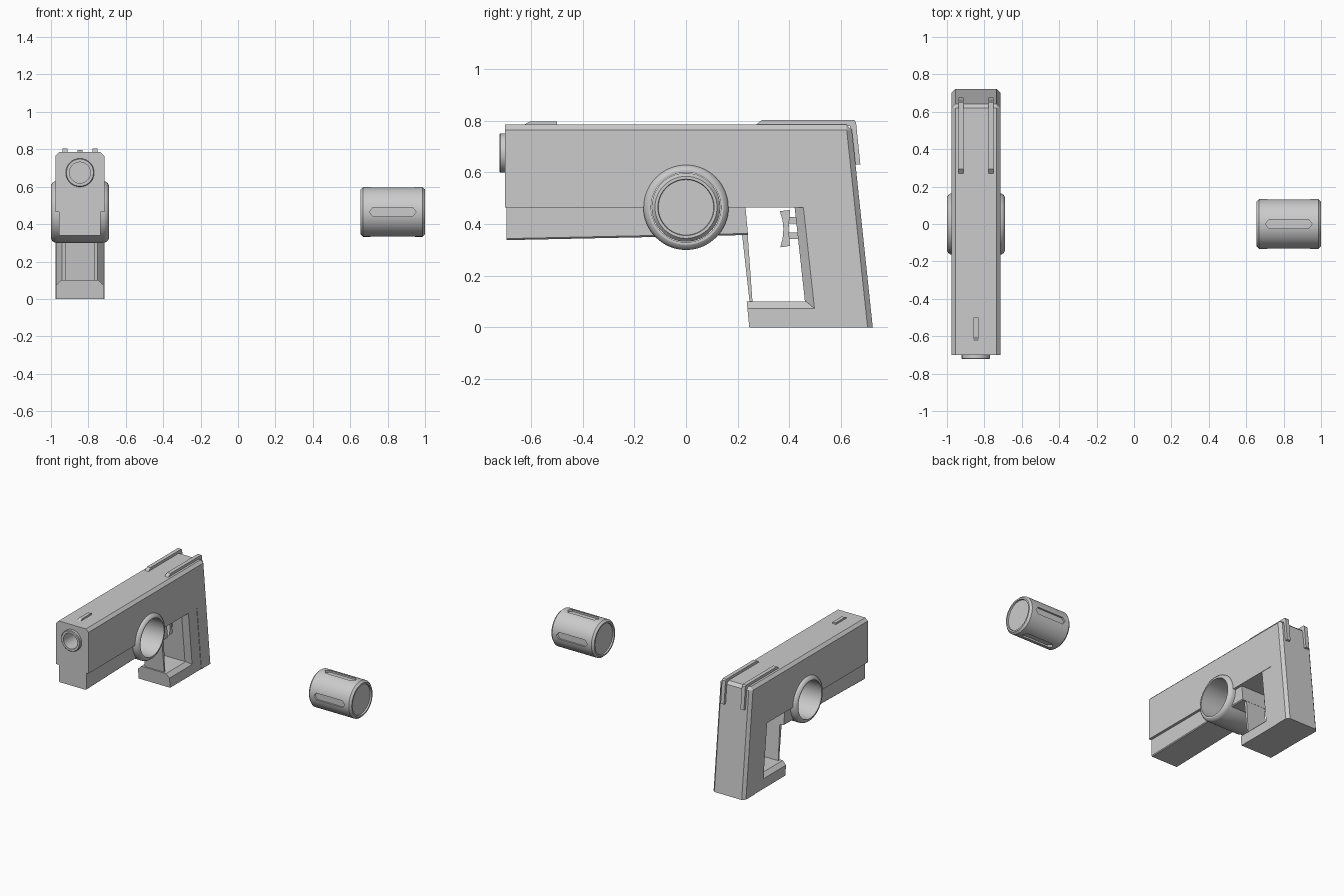
import bpy, bmesh, math
from mathutils import Matrix, Vector

if "Cube" in bpy.data.objects:
    bpy.data.objects.remove(bpy.data.objects["Cube"], do_unlink=True)

grey = bpy.data.materials.new("light_grey")
grey.use_nodes = True
grey.diffuse_color = (0.6, 0.6, 0.6, 1)
grey.node_tree.nodes["Principled BSDF"].inputs["Base Color"].default_value = (0.6, 0.6, 0.6, 1)

GUN = -0.845          # centre plane of the blaster
AXIS = 0.465          # height of the chamber and canister axis


def finish(bm, name, smooth=False):
    bmesh.ops.recalc_face_normals(bm, faces=bm.faces)
    mesh = bpy.data.meshes.new(name)
    bm.to_mesh(mesh)
    bm.free()
    obj = bpy.data.objects.new(name, mesh)
    bpy.context.collection.objects.link(obj)
    mesh.materials.append(grey)
    if smooth:
        select(obj)
        bpy.ops.object.shade_smooth_by_angle(angle=math.radians(25))
    return obj


def select(obj):
    bpy.ops.object.select_all(action="DESELECT")
    obj.select_set(True)
    bpy.context.view_layer.objects.active = obj


def prism(name, profile, half, x=GUN, chamfer=None, offset=0.02):
    """Extrude a (y, z) profile across x; bevel edges chosen by a rule."""
    bm = bmesh.new()
    face = bm.faces.new([bm.verts.new((x - half, y, z)) for y, z in profile])
    out = bmesh.ops.extrude_face_region(bm, geom=[face])
    moved = [v for v in out["geom"] if isinstance(v, bmesh.types.BMVert)]
    bmesh.ops.translate(bm, verts=moved, vec=(2 * half, 0, 0))
    if chamfer:
        edges = [e for e in bm.edges if chamfer(e.verts[0].co, e.verts[1].co)]
        bmesh.ops.bevel(bm, geom=edges, offset=offset, segments=1, affect="EDGES")
    return finish(bm, name)


def lathe(name, profile, centre, axis="X", closed=False, steps=64):
    """Spin an (along, radius) profile around the x or y axis."""
    bm = bmesh.new()
    turn = Matrix.Rotation(math.pi / 2, 4, "Z") if axis == "Y" else Matrix()
    place = Matrix.Translation(centre) @ turn
    rings = []
    for along, r in profile:
        ring = []
        for i in range(steps):
            a = 2 * math.pi * i / steps
            ring.append(bm.verts.new(place @ Vector((along, r * math.cos(a), r * math.sin(a)))))
        rings.append(ring)
    pairs = list(zip(rings, rings[1:]))
    if closed:
        pairs.append((rings[-1], rings[0]))
    for a, b in pairs:
        for i in range(steps):
            j = (i + 1) % steps
            bm.faces.new((a[i], a[j], b[j], b[i]))
    if not closed:
        bm.faces.new(rings[0])
        bm.faces.new(rings[-1])
    return finish(bm, name, smooth=True)


def cut(obj, cutter):
    select(obj)
    mod = obj.modifiers.new("cut", "BOOLEAN")
    mod.operation = "DIFFERENCE"
    mod.solver = "EXACT"
    mod.object = cutter
    bpy.ops.object.modifier_apply(modifier=mod.name)


def discard(obj):
    bpy.data.objects.remove(obj, do_unlink=True)


# Main body with sloping grip spine, chamfered along the top and back
def top_or_back(a, b):
    high = a.z > 0.75 and b.z > 0.75
    if abs(a.x - b.x) > 0.01:
        return high and a.y > 0.5
    return high or (a.y > 0.61 and b.y > 0.61)


body = prism("body", [(-0.70, AXIS), (-0.70, 0.785), (0.64, 0.785), (0.723, 0),
                      (0.60, 0), (0.55, AXIS)], 0.13, chamfer=top_or_back)

# Under-barrel block
under = prism("under_barrel", [(-0.695, 0.338), (-0.695, 0.47), (0.23, 0.47), (0.24, 0.358)],
              0.111, chamfer=lambda a, b: abs(a.x - b.x) < 0.01 and a.z < 0.4 and b.z < 0.4,
              offset=0.006)

# Chamber opening and muzzle bore
chamber = lathe("chamber_cutter", [(-0.3, 0.145), (0.3, 0.145)], (GUN, 0, AXIS))
bore = lathe("bore_cutter", [(-0.1, 0.056), (0.12, 0.056)], (GUN, -0.70, 0.675), "Y")
cut(body, chamber)
cut(under, chamber)
cut(body, bore)
discard(chamber)
discard(bore)

# Round chamber ring and muzzle ring
half_ring = [(0.154, 0.135), (0.154, 0.145), (0.148, 0.155), (0.138, 0.162), (0.125, 0.165)]
lathe("chamber_ring", [(-x, r) for x, r in half_ring] + half_ring[::-1],
      (GUN, 0, AXIS), closed=True)
lathe("muzzle_ring", [(-0.022, 0.056), (-0.022, 0.072), (-0.018, 0.076), (0.01, 0.076), (0.01, 0.056)],
      (GUN, -0.70, 0.675), "Y", closed=True)

# Grip front, with angled edges around the finger opening
bm = bmesh.new()
levels = []
for z, front, back in ((0.47, 0.42, 0.56), (0.04, 0.467, 0.606)):
    right = [(0.095, front), (0.127, front + 0.034), (0.127, back)]
    section = right + [(-x, y) for x, y in reversed(right)]
    levels.append([bm.verts.new((GUN + x, y, z)) for x, y in section])
for i in range(6):
    j = (i + 1) % 6
    bm.faces.new((levels[0][i], levels[0][j], levels[1][j], levels[1][i]))
for ring in levels:
    bm.faces.new(ring)
finish(bm, "grip_front")

# Grip foot
prism("grip_foot", [(0.235, 0.1), (0.245, 0), (0.61, 0), (0.60, 0.1)], 0.127,
      chamfer=lambda a, b: abs(a.x - b.x) < 0.01 and a.z > 0.09 and b.z > 0.09,
      offset=0.027)

# Finger guard strut
prism("guard_strut", [(0.216, 0.37), (0.238, 0.37), (0.258, 0.09), (0.247, 0.09)], 0.078)

# Trigger and its two rods
prism("trigger", [(0.363, 0.45), (0.374, 0.415), (0.377, 0.38), (0.374, 0.345), (0.365, 0.31),
                  (0.403, 0.316), (0.397, 0.38), (0.403, 0.455)], 0.035)
for z in (0.355, 0.415):
    prism("trigger_rod", [(0.39, z - 0.013), (0.39, z + 0.013), (0.46, z + 0.013),
                          (0.46, z - 0.013)], 0.015)

# Rear rails folding over the back, and the front sight
for side in (-1, 1):
    prism("rear_rail", [(0.265, 0.78), (0.295, 0.804), (0.65, 0.804), (0.658, 0.795),
                        (0.675, 0.63), (0.65, 0.63), (0.635, 0.78)], 0.014, GUN + side * 0.08)
prism("front_sight", [(-0.635, 0.78), (-0.605, 0.797), (-0.50, 0.797), (-0.50, 0.78)], 0.013)

# Separate canister with shallow end recesses
CAN = 0.8275
half_can = [(0.162, 0.107), (0.1725, 0.109), (0.1725, 0.120), (0.158, 0.133)]
canister = lathe("canister", [(-x, r) for x, r in half_can] + half_can[::-1], (CAN, 0, AXIS))

# Four pointed slots around the canister
for k in range(4):
    bm = bmesh.new()
    outline = [(-0.125, 0), (-0.105, 0.025), (0.105, 0.025), (0.125, 0),
               (0.105, -0.025), (-0.105, -0.025)]
    face = bm.faces.new([bm.verts.new((x, y, 0.118)) for x, y in outline])
    out = bmesh.ops.extrude_face_region(bm, geom=[face])
    bmesh.ops.translate(bm, vec=(0, 0, 0.06),
                        verts=[v for v in out["geom"] if isinstance(v, bmesh.types.BMVert)])
    bm.transform(Matrix.Translation((CAN, 0, AXIS)) @ Matrix.Rotation(k * math.pi / 2, 4, "X"))
    slot = finish(bm, "slot_cutter")
    cut(canister, slot)
    discard(slot)
select(canister)
bpy.ops.object.shade_smooth_by_angle(angle=math.radians(25))
